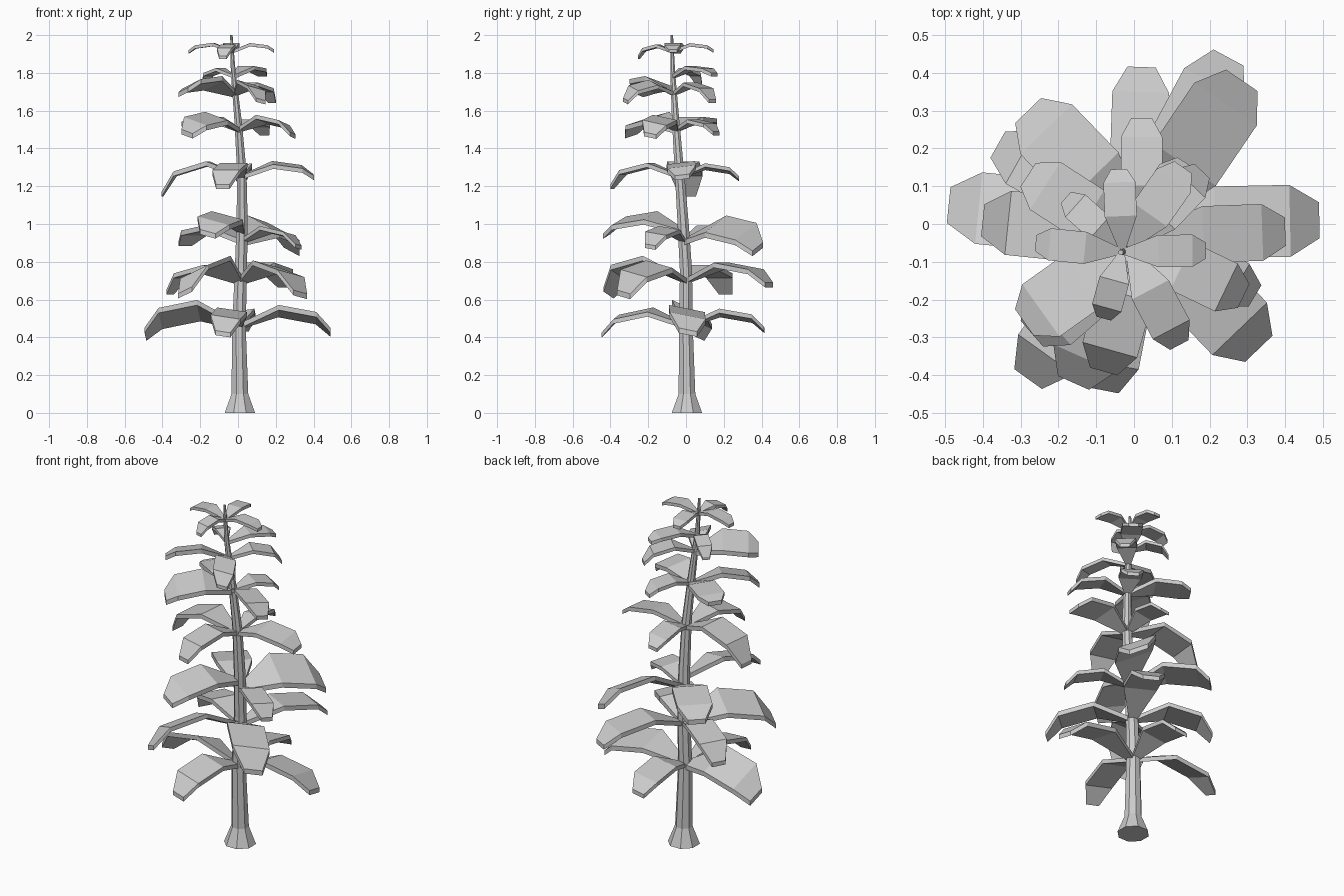
import bpy
import bmesh
from math import cos, sin, tau
from mathutils import Vector

default_cube = bpy.data.objects.get("Cube")
if default_cube:
    bpy.data.objects.remove(default_cube, do_unlink=True)

# One plain grey for the whole tree
grey = bpy.data.materials.new("light_grey")
grey.use_nodes = True
colour = (0.6, 0.6, 0.6, 1)
grey.diffuse_color = colour
grey.node_tree.nodes["Principled BSDF"].inputs["Base Color"].default_value = colour

# Trunk path: centre x, centre y, height, radius
TRUNK = [(0.01, 0.005, 0, 0.087), (0.01, 0.005, 0.1, 0.048),
         (0.005, 0, 0.45, 0.039), (0.015, 0, 0.75, 0.035),
         (0.022, -0.015, 1, 0.032), (0.02, -0.035, 1.28, 0.027),
         (0, -0.055, 1.55, 0.021), (-0.025, -0.07, 1.8, 0.014),
         (-0.035, -0.075, 2, 0.007)]


def trunk_centre(height):
    for low, high in zip(TRUNK, TRUNK[1:]):
        if height <= high[2]:
            f = (height - low[2]) / (high[2] - low[2])
            return Vector(low[:3]).lerp(Vector(high[:3]), f)


def skin(bm, rings):
    """Join matching rings of points into a closed, flat-sided tube."""
    loops = [[bm.verts.new(p) for p in ring] for ring in rings]
    for a, b in zip(loops, loops[1:]):
        for i in range(len(a)):
            j = (i + 1) % len(a)
            bm.faces.new((a[i], a[j], b[j], b[i]))
    bm.faces.new(loops[0][::-1])
    bm.faces.new(loops[-1])


def finish(bm, name):
    bmesh.ops.recalc_face_normals(bm, faces=bm.faces[:])
    mesh = bpy.data.meshes.new(name)
    bm.to_mesh(mesh)
    bm.free()
    mesh.materials.append(grey)
    bpy.context.collection.objects.link(bpy.data.objects.new(name, mesh))


def add_leaf(bm, base, x, y, tip_height, width, roll=0):
    """A thick blade that rises, bends over and narrows to a blunt tip.
    Positive roll lifts the left edge as seen looking outward."""
    reach = Vector((x - base.x, y - base.y, 0))
    side = Vector((-reach.y, reach.x, 0)).normalized()
    thick = Vector((0, 0, 0.01 + width * 0.09))
    bend = base.z + reach.length * 0.17
    stations = [(0, base.z, 0.08), (0.43, bend, 0.5),
                (0.84, bend + (tip_height - bend) * 0.33, 0.5), (1, tip_height, 0.25)]
    rings = []
    for along, height, spread in stations:
        middle = Vector((base.x, base.y, height)) + reach * along
        edge = (side + Vector((0, 0, roll))) * width * spread
        rings.append([middle - edge, middle + edge,
                      middle + edge - thick, middle - edge - thick])
    skin(bm, rings)


def grow_tier(name, height, leaves):
    bm = bmesh.new()
    for leaf in leaves:
        add_leaf(bm, trunk_centre(height), *leaf)
    finish(bm, name)


# Eight-sided trunk with a flared foot
bm = bmesh.new()
skin(bm, [[(x + r * cos(tau * (i + 0.5) / 8), y + r * sin(tau * (i + 0.5) / 8), z)
           for i in range(8)] for x, y, z, r in TRUNK])
finish(bm, "trunk")

# Leaves, each: tip x, tip y, tip height, width, roll
grow_tier("lowest_leaves", 0.47, [
    (0.49, 0.01, 0.44, 0.19, -0.2), (-0.49, 0.05, 0.43, 0.19, 0.45),
    (0.02, 0.415, 0.45, 0.15, -0.15), (-0.08, -0.44, 0.43, 0.16, -0.15)])
grow_tier("low_leaves", 0.71, [
    (0.25, 0.44, 0.69, 0.18), (0.33, -0.33, 0.64, 0.2, -0.2),
    (-0.36, 0.21, 0.65, 0.16), (-0.28, -0.41, 0.65, 0.18, 0.4)])
grow_tier("lower_middle_leaves", 0.92, [
    (0.285, 0.38, 0.88, 0.2, 0.45), (0.32, -0.19, 0.89, 0.13, -0.15),
    (-0.28, 0.3, 0.91, 0.19)])
grow_tier("lower_middle_front_leaf", 0.97, [
    (-0.16, -0.42, 0.96, 0.18, -0.25)])
grow_tier("middle_leaves", 1.26, [
    (0.4, -0.02, 1.26, 0.15, 0.12), (-0.4, 0.01, 1.17, 0.17),
    (0.02, 0.28, 1.25, 0.11, -0.15), (-0.08, -0.39, 1.21, 0.15)])
grow_tier("upper_middle_leaves", 1.51, [
    (0.29, -0.19, 1.48, 0.14, -0.2), (-0.27, -0.29, 1.49, 0.18, -0.25),
    (0.14, 0.16, 1.49, 0.12), (-0.28, 0.13, 1.54, 0.15)])
grow_tier("high_leaves", 1.7, [
    (0.12, -0.32, 1.66, 0.11, -0.25), (0.18, 0.14, 1.66, 0.11),
    (-0.29, -0.26, 1.71, 0.17, 0.3)])
grow_tier("upper_leaves", 1.79, [
    (0.13, 0.15, 1.8, 0.11), (-0.18, 0.07, 1.75, 0.08)])
grow_tier("crown_leaves", 1.92, [
    (0.19, -0.07, 1.925, 0.085), (-0.26, -0.05, 1.92, 0.085),
    (-0.04, 0.145, 1.925, 0.085), (-0.08, -0.25, 1.89, 0.08)])
